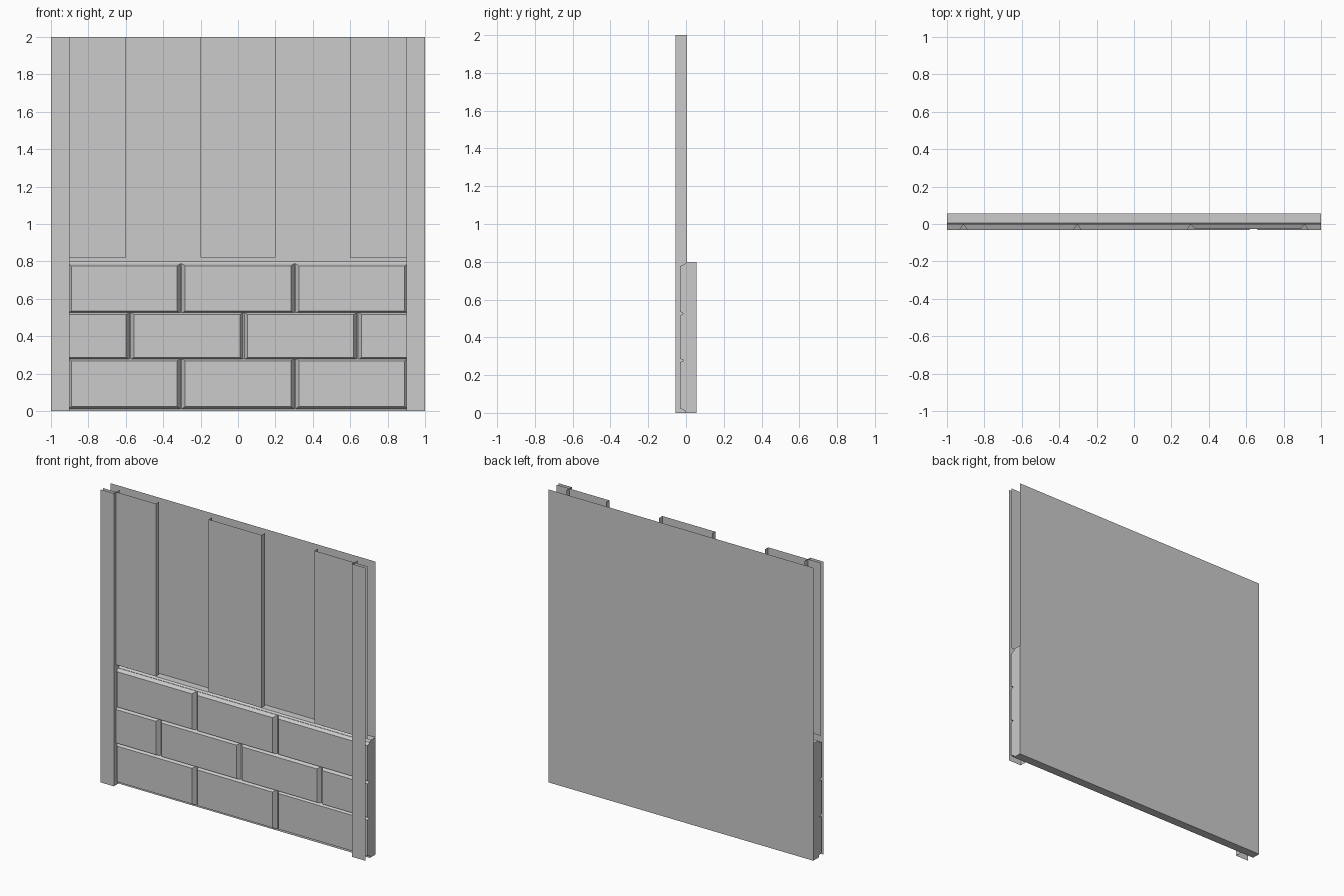
import bpy

cube = bpy.data.objects.get("Cube")
if cube:
    bpy.data.objects.remove(cube, do_unlink=True)

grey = bpy.data.materials.new("plain_grey")
grey.use_nodes = True
grey.diffuse_color = (0.6, 0.6, 0.6, 1)
grey.node_tree.nodes["Principled BSDF"].inputs["Base Color"].default_value = (0.6, 0.6, 0.6, 1)

BACK, MORTAR, RIM = 0.055, -0.005, 0.005
PLANK, POST = -0.03, -0.055
BASE_TOP, TOP = 0.8, 2.0


def add_mesh(name, verts, faces):
    mesh = bpy.data.meshes.new(name)
    mesh.from_pydata(verts, [], faces)
    mesh.materials.append(grey)
    obj = bpy.data.objects.new(name, mesh)
    bpy.context.collection.objects.link(obj)
    return obj


def sweep(name, path, z0, z1):
    """Upright open strip following a plan path."""
    n = len(path)
    verts = [(x, y, z) for z in (z0, z1) for x, y in path]
    return add_mesh(name, verts, [(i, i + 1, n + i + 1, n + i) for i in range(n - 1)])


def brick(name, x0, x1, z0, z1, front, bevel_x=0.018, bevel_z=0.012):
    """Tapered block, cut flat where it meets the panel edge."""
    left = x0 if x0 < -1 else x0 + bevel_x
    right = x1 if x1 > 1 else x1 - bevel_x
    clip = lambda x: max(-1, min(1, x))
    verts = []
    for a, b, lo, hi, y in ((x0, x1, z0, z1, MORTAR),
                            (left, right, z0 + bevel_z, z1 - bevel_z, front)):
        a, b = clip(a), clip(b)
        verts += [(a, y, lo), (b, y, lo), (b, y, hi), (a, y, hi)]
    sides = [(i, (i + 1) % 4, 4 + (i + 1) % 4, 4 + i) for i in range(4)]
    add_mesh(name, verts, sides + [(4, 5, 6, 7)])


# Upper back sheet
sweep("upper_back_sheet", [(1, BACK), (-1, BACK)], BASE_TOP, TOP)

# Closed stone base with a sloped front lip
section = [(BACK, 0), (MORTAR, 0), (MORTAR, 0.79), (RIM, BASE_TOP), (BACK, BASE_TOP)]
n = len(section)
add_mesh("stone_base", [(x, y, z) for x in (-1, 1) for y, z in section],
         [(i, (i + 1) % n, n + (i + 1) % n, n + i) for i in range(n)]
         + [tuple(reversed(range(n))), tuple(range(n, 2 * n))])

# Three courses of bricks, the middle one staggered
PITCH = 0.608
for row, (z0, z1, shift) in enumerate(((0.012, 0.28, 0), (0.275, 0.528, 0.335), (0.523, 0.788, 0))):
    for col in range(-2, 3):
        x0 = (col - 0.5) * PITCH + shift
        x1 = x0 + PITCH
        if x0 < 1 and x1 > -1:
            shallow = row != 1 and col == 1
            brick(f"brick_{row + 1}_{col + 3}", x0 + 0.003, x1 - 0.003, z0, z1,
                  -0.027 if shallow else -0.032)

# Raised planks, open at the panel edges
sweep("centre_plank", [(-0.2, RIM), (-0.2, PLANK), (0.2, PLANK), (0.2, RIM)], 0.82, TOP)
for side, s in (("left", 1), ("right", -1)):
    sweep(side + "_plank", [(s * 0.6, RIM), (s * 0.6, PLANK), (s, PLANK)][::s], 0.82, TOP)
    # Corner posts, front face and inner face
    sweep(side + "_post", [(s * 0.9, RIM), (s * 0.9, POST), (s, POST)][::s], 0, TOP)
